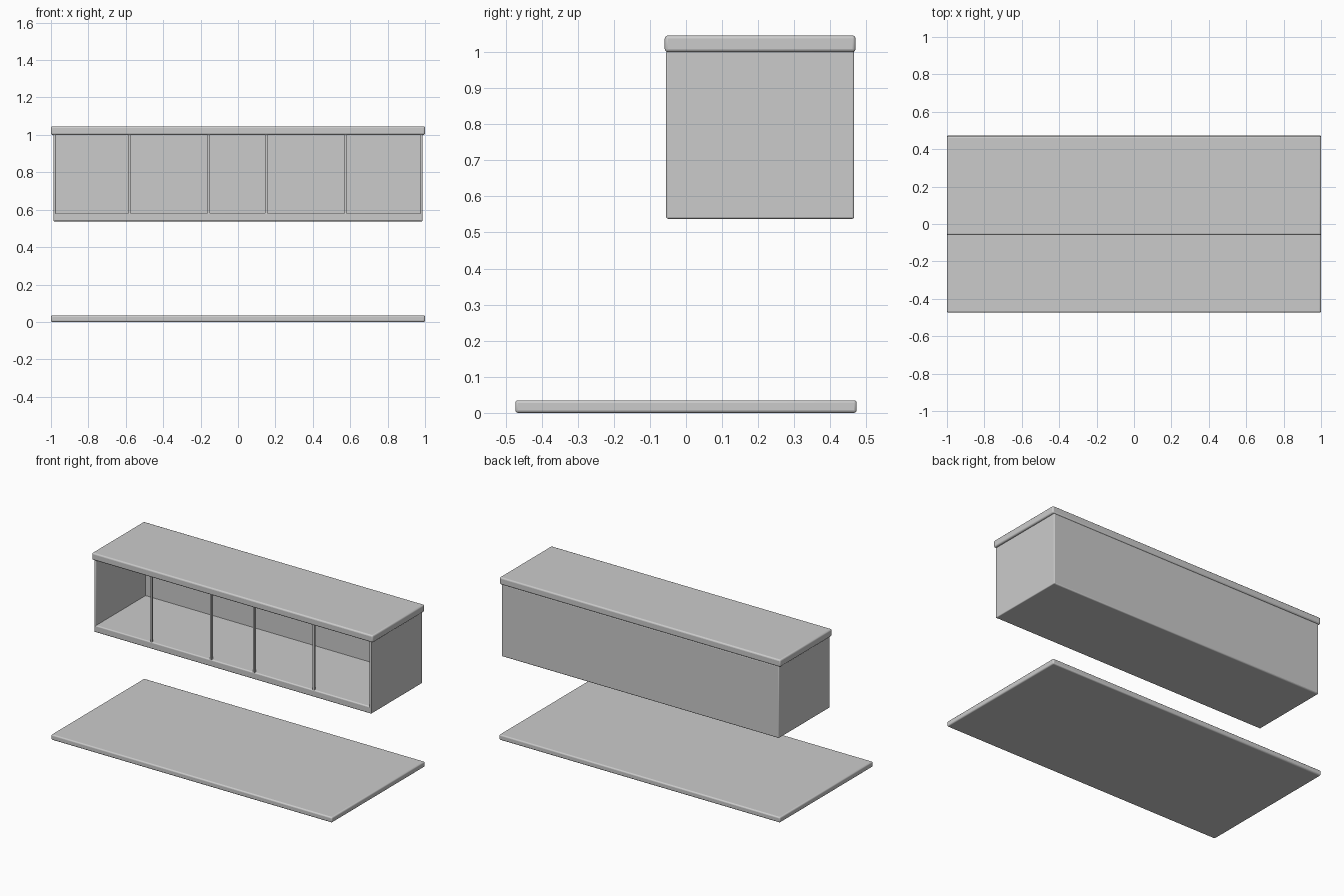
import bpy

if "Cube" in bpy.data.objects:
    bpy.data.objects.remove(bpy.data.objects["Cube"])


def panel(name, x, y, z, bevel=0.0, segments=3):
    """Box spanning the given (min, max) ranges, with softly rounded edges."""
    spans = (x, y, z)
    bpy.ops.mesh.primitive_cube_add(size=1, location=[(a + b) / 2 for a, b in spans])
    ob = bpy.context.object
    ob.name = name
    ob.scale = [b - a for a, b in spans]
    bpy.ops.object.transform_apply(location=False, rotation=False, scale=True)
    if bevel:
        mod = ob.modifiers.new("rounded_edges", 'BEVEL')
        mod.width = bevel
        mod.segments = segments
        bpy.ops.object.shade_smooth_by_angle()
    return ob


FRONT, BACK = -0.055, 0.466
SIDE, WALL = 0.987, 0.014
FLOOR, TOP = 0.583, 1.003

# Low base board
panel("base_board", (-1, 1), (-0.473, 0.473), (0, 0.035), 0.008)

# Overhanging worktop
panel("worktop", (-1, 1), (-0.059, 0.470), (1.0, 1.046), 0.009)

# Open-fronted cabinet: bottom, back and two sides
panel("cabinet_bottom", (-SIDE, SIDE), (FRONT, BACK), (0.538, FLOOR), 0.007)
panel("cabinet_back", (-SIDE, SIDE), (BACK - 0.016, BACK), (0.538, TOP), 0.007)
for s, label in ((-1, "left"), (1, "right")):
    x = sorted((s * SIDE, s * (SIDE - WALL)))
    panel(f"cabinet_side_{label}", x, (FRONT, BACK), (0.538, TOP), 0.005)

# Slim uprights across the front opening
for i, x in enumerate((-0.58, -0.156, 0.151, 0.575)):
    panel(f"front_upright_{i + 1}", (x - 0.006, x + 0.006),
          (FRONT + 0.001, FRONT + 0.013), (FLOOR - 0.005, TOP))
